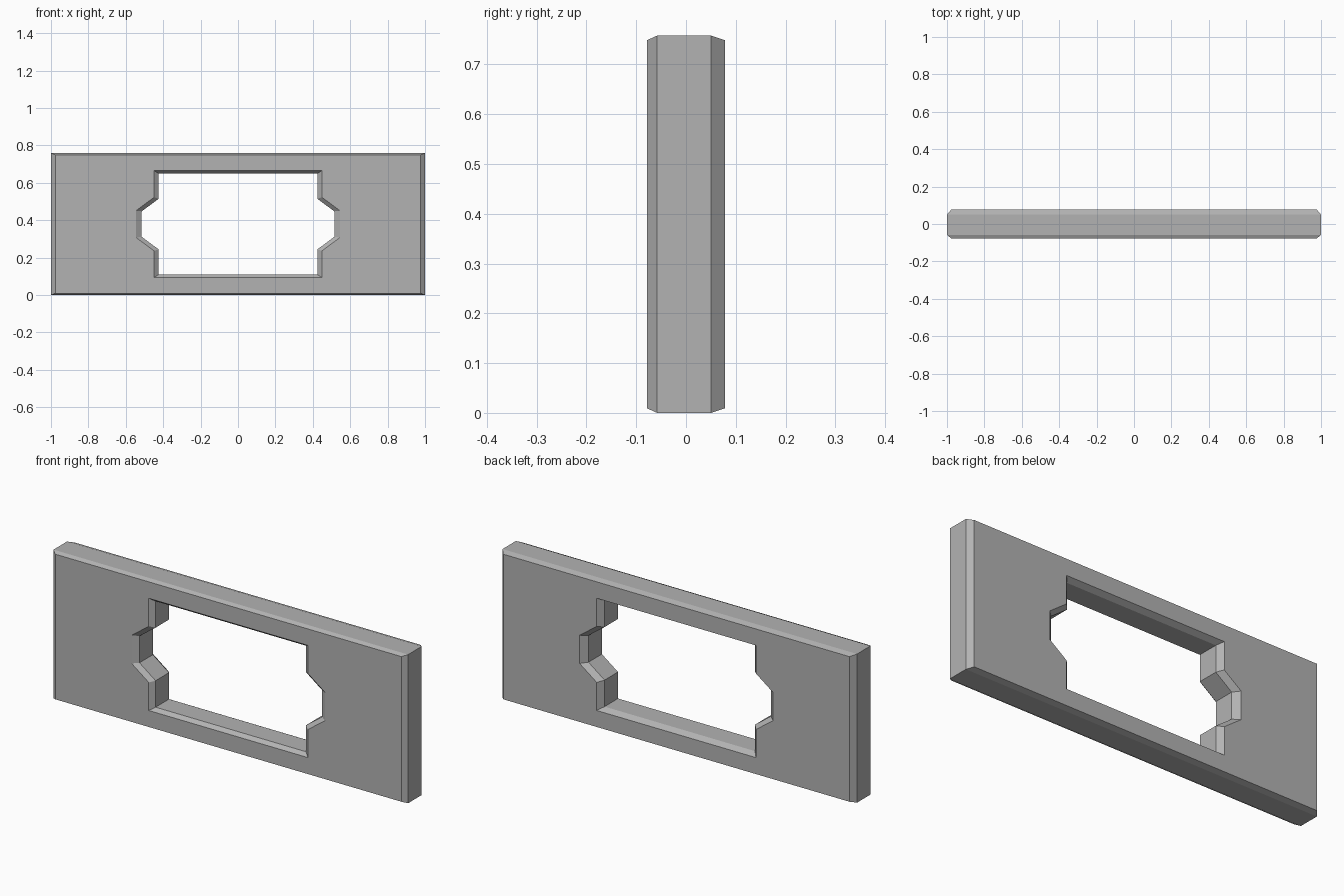
import bpy
import bmesh

cube = bpy.data.objects.get("Cube")
if cube:
    bpy.data.objects.remove(cube, do_unlink=True)

CENTRE_Z = 0.379
HALF_DEPTH = 0.078

grey = bpy.data.materials.new("plain grey")
grey.use_nodes = True
colour = (0.45, 0.45, 0.45, 1)
grey.diffuse_color = colour
grey.node_tree.nodes["Principled BSDF"].inputs["Base Color"].default_value = colour


def mirrored(quarter):
    """Mirror a quarter outline, listed from the side to the top, into a loop."""
    right = [(x, -z) for x, z in reversed(quarter)] + quarter
    return right + [(-x, -z) for x, z in right]


def ring(bm, outline, scale, y):
    """One closed loop of edges at depth y."""
    verts = [bm.verts.new((x * scale, y, CENTRE_Z + z * scale)) for x, z in outline]
    return [bm.edges.new((v, verts[i - 1])) for i, v in enumerate(verts)]


def wall(bm, outline, levels):
    """Bridge loops from front to back; return the first and last loop."""
    rings = [ring(bm, outline, scale, y) for y, scale in levels]
    for a, b in zip(rings, rings[1:]):
        bmesh.ops.bridge_loops(bm, edges=a + b)
    return rings[0], rings[-1]


bm = bmesh.new()

# Outer rim with bevelled edges
rim = mirrored([(1.0, CENTRE_Z)])
rim_front, rim_back = wall(bm, rim, [
    (-HALF_DEPTH, 0.976), (-0.058, 1), (0.05, 1), (HALF_DEPTH, 0.976)])

# Notched opening, flaring towards both faces
opening = mirrored([(0.545, 0.072), (0.449, 0.143), (0.449, 0.286)])
hole_front, hole_back = wall(bm, opening, [
    (-HALF_DEPTH, 1), (-0.058, 0.945), (0.05, 0.945), (HALF_DEPTH, 1)])

# Flat front and back faces around the opening
for outer, inner in ((rim_front, hole_front), (rim_back, hole_back)):
    bmesh.ops.triangle_fill(bm, edges=outer + inner, use_beauty=True)

bmesh.ops.recalc_face_normals(bm, faces=bm.faces)
bmesh.ops.dissolve_limit(bm, angle_limit=0.01, verts=bm.verts, edges=bm.edges)

mesh = bpy.data.meshes.new("notched_plate")
bm.to_mesh(mesh)
bm.free()
mesh.materials.append(grey)
plate = bpy.data.objects.new("notched_plate", mesh)
bpy.context.collection.objects.link(plate)
